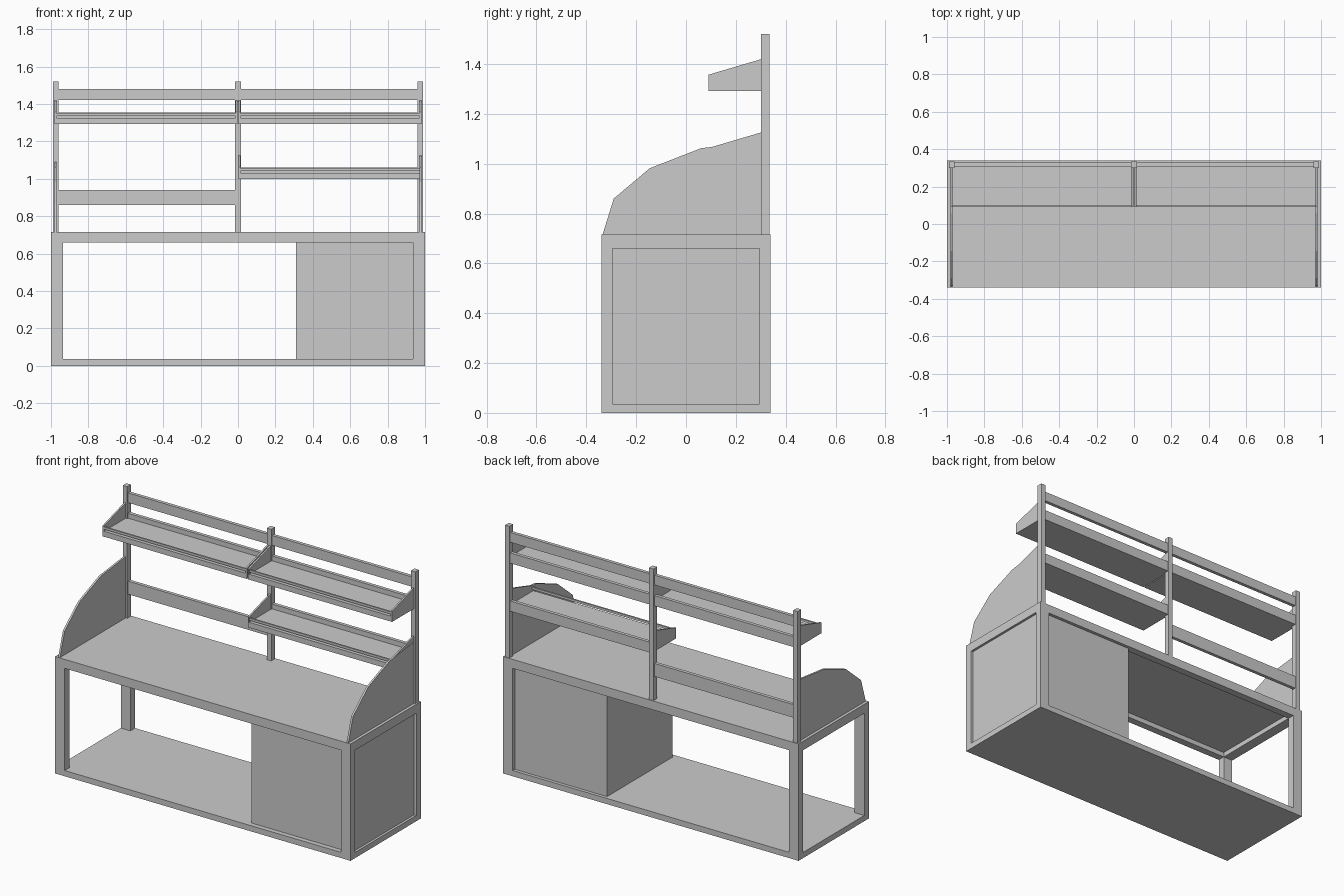
import bpy

if "Cube" in bpy.data.objects:
    bpy.data.objects.remove(bpy.data.objects["Cube"])


def box(name, x, y, z):
    """Axis-aligned box from (min, max) ranges."""
    bpy.ops.mesh.primitive_cube_add(
        size=1, location=[(a + b) / 2 for a, b in (x, y, z)])
    ob = bpy.context.object
    ob.name = name
    ob.scale = [b - a for a, b in (x, y, z)]
    bpy.ops.object.transform_apply(location=False, rotation=False, scale=True)
    return ob


def plate(name, profile, x0, x1):
    """Flat plate: a y-z profile extruded from x0 to x1."""
    n = len(profile)
    verts = [(x, y, z) for x in (x0, x1) for y, z in profile]
    faces = [tuple(reversed(range(n))), tuple(range(n, 2 * n))]
    faces += [(i, (i + 1) % n, n + (i + 1) % n, n + i) for i in range(n)]
    me = bpy.data.meshes.new(name)
    me.from_pydata(verts, [], faces)
    ob = bpy.data.objects.new(name, me)
    bpy.context.collection.objects.link(ob)
    return ob


W, D, H = 1.0, 0.34, 0.715      # half width, half depth, desk height
LEG_X, LEG_Y = 0.065, 0.045
FLOOR, RAIL = 0.035, 0.66

# Bench: floor, worktop, legs and the rails under the top
box("floor_board", (-W, W), (-D, D), (0, FLOOR))
box("worktop", (-W, W), (-D, D), (0.69, H))
for side in (-1, 1):
    lx = sorted((side * W, side * (W - LEG_X)))
    for end in (-1, 1):
        ly = sorted((end * D, end * (D - LEG_Y)))
        box("leg", lx, ly, (FLOOR, 0.69))
    box("end_rail", lx, (-D + LEG_Y, D - LEG_Y), (RAIL, 0.69))
for end in (-1, 1):
    ly = sorted((end * D, end * (D - LEG_Y)))
    box("long_rail", (-W + LEG_X, W - LEG_X), ly, (RAIL, 0.69))

# Cabinet panels on the right, slightly recessed in the frame
cz = (FLOOR, 0.69)
box("cabinet_front", (0.31, 0.94), (-0.31, -0.295), cz)
box("cabinet_back", (0.31, 0.94), (0.305, 0.32), cz)
box("cabinet_divider", (0.31, 0.325), (-0.295, 0.305), cz)
box("cabinet_end", (0.97, 0.985), (-0.30, 0.30), (FLOOR, 0.67))

# Uprights behind the worktop
for cx in (-0.975, 0, 0.975):
    box("upright", (cx - 0.015, cx + 0.015), (0.30, 0.335), (H, 1.52))

# Faceted curved side screens
screen = [(-0.335, H), (0.30, H), (0.30, 1.09), (0.06, 1.062),
          (-0.145, 0.982), (-0.29, 0.86)]
for side in (-1, 1):
    a, b = sorted((side * 0.970, side * 0.982))
    plate("side_screen", screen, a, b)

# Back rails
bays = {"left": (-0.96, -0.015), "right": (0.015, 0.96)}
for bay, x in bays.items():
    box(bay + "_top_rail", x, (0.307, 0.328), (1.42, 1.48))
box("left_lower_rail", bays["left"], (0.307, 0.328), (0.86, 0.94))


def shelf(name, x0, x1, z):
    """Shelf with tapered brackets, a back rail and a thin front guard."""
    box(name + "_board", (x0 + 0.01, x1 - 0.01), (0.09, 0.307), (z, z + 0.033))
    box(name + "_guard", (x0 + 0.01, x1 - 0.01), (0.092, 0.102),
        (z + 0.044, z + 0.058))
    box(name + "_back_rail", (x0 + 0.01, x1 - 0.01), (0.307, 0.328),
        (z, z + 0.063))
    side = [(0.09, z), (0.30, z), (0.30, z + 0.127), (0.09, z + 0.065)]
    plate(name + "_bracket", side, x0, x0 + 0.01)
    plate(name + "_bracket", side, x1 - 0.01, x1)


# Two upper shelves and one lower shelf on the right
shelf("upper_left_shelf", -0.98, -0.003, 1.292)
shelf("upper_right_shelf", 0.003, 0.98, 1.292)
shelf("lower_right_shelf", 0.003, 0.98, 0.998)
